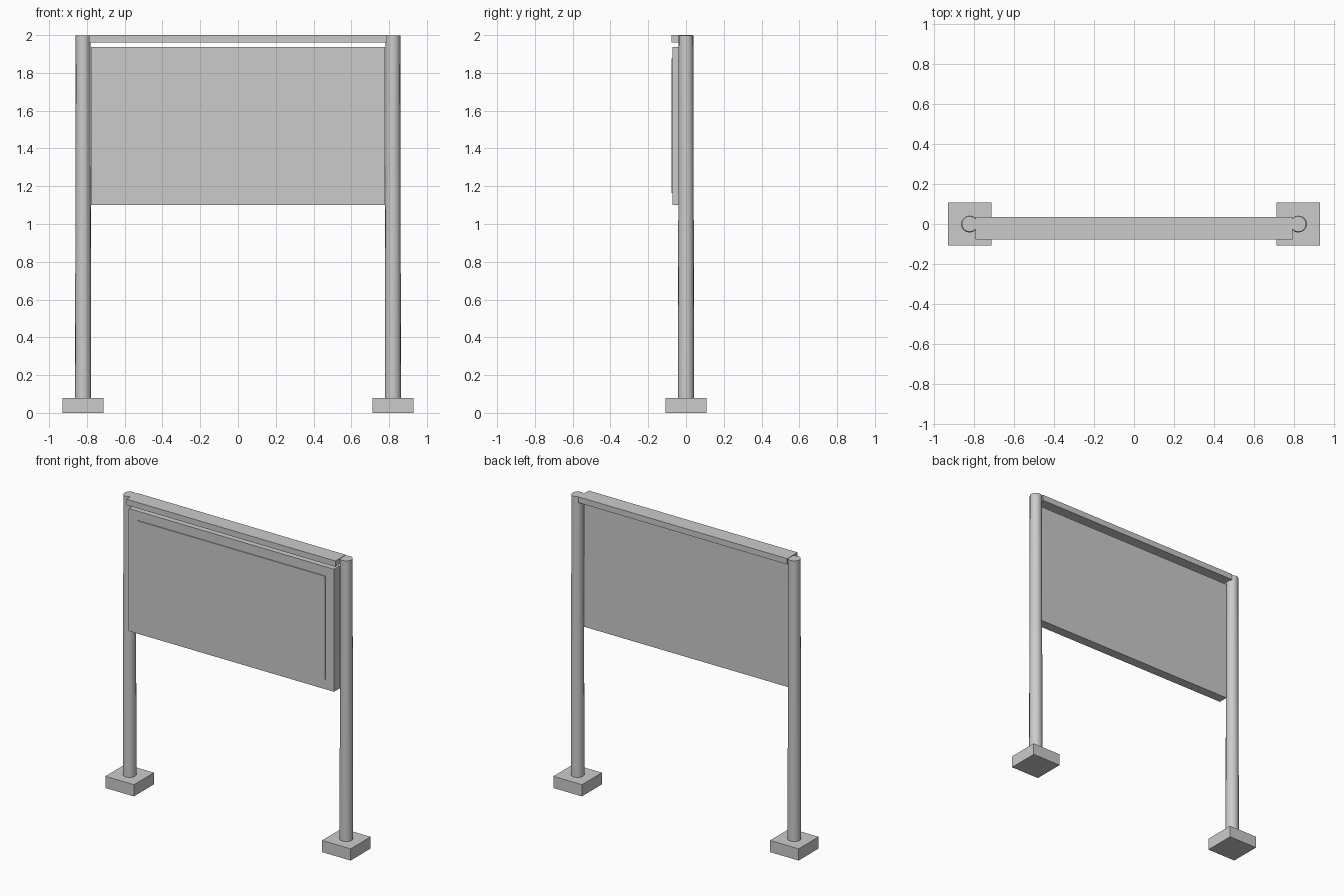
import bpy

if "Cube" in bpy.data.objects:
    bpy.data.objects.remove(bpy.data.objects["Cube"])

grey = bpy.data.materials.new("grey_metal")
grey.diffuse_color = (0.6, 0.6, 0.6, 1)
grey.use_nodes = True
grey.node_tree.nodes["Principled BSDF"].inputs["Base Color"].default_value = grey.diffuse_color


def box(name, x, y, z):
    """Box from (min, max) ranges on each axis."""
    bpy.ops.mesh.primitive_cube_add(size=1, location=[sum(r) / 2 for r in (x, y, z)])
    ob = bpy.context.object
    ob.name = name
    ob.scale = [r[1] - r[0] for r in (x, y, z)]
    bpy.ops.object.transform_apply(location=False, rotation=False, scale=True)
    ob.data.materials.append(grey)
    return ob


def post(name, x, z0, z1):
    """Slightly tapered round post."""
    bpy.ops.mesh.primitive_cone_add(vertices=16, radius1=0.043, radius2=0.039,
                                    depth=z1 - z0, location=(x, 0, (z0 + z1) / 2))
    ob = bpy.context.object
    ob.name = name
    ob.data.materials.append(grey)
    bpy.ops.object.shade_smooth_by_angle(angle=0.6)


# Posts on square footings
for side, s in (("left", -1), ("right", 1)):
    cx = s * 0.82
    box(side + "_footing", (cx - 0.108, cx + 0.108), (-0.108, 0.108), (0, 0.08))
    post(side + "_post", cx, 0.075, 1.997)

# Sign board with a raised display plate on the front
box("board", (-0.777, 0.777), (-0.072, -0.006), (1.10, 1.938))
box("display_plate", (-0.711, 0.711), (-0.078, -0.071), (1.165, 1.875))

# Cap rail between the post tops
box("top_rail", (-0.79, 0.79), (-0.077, 0.035), (1.96, 2.0))
